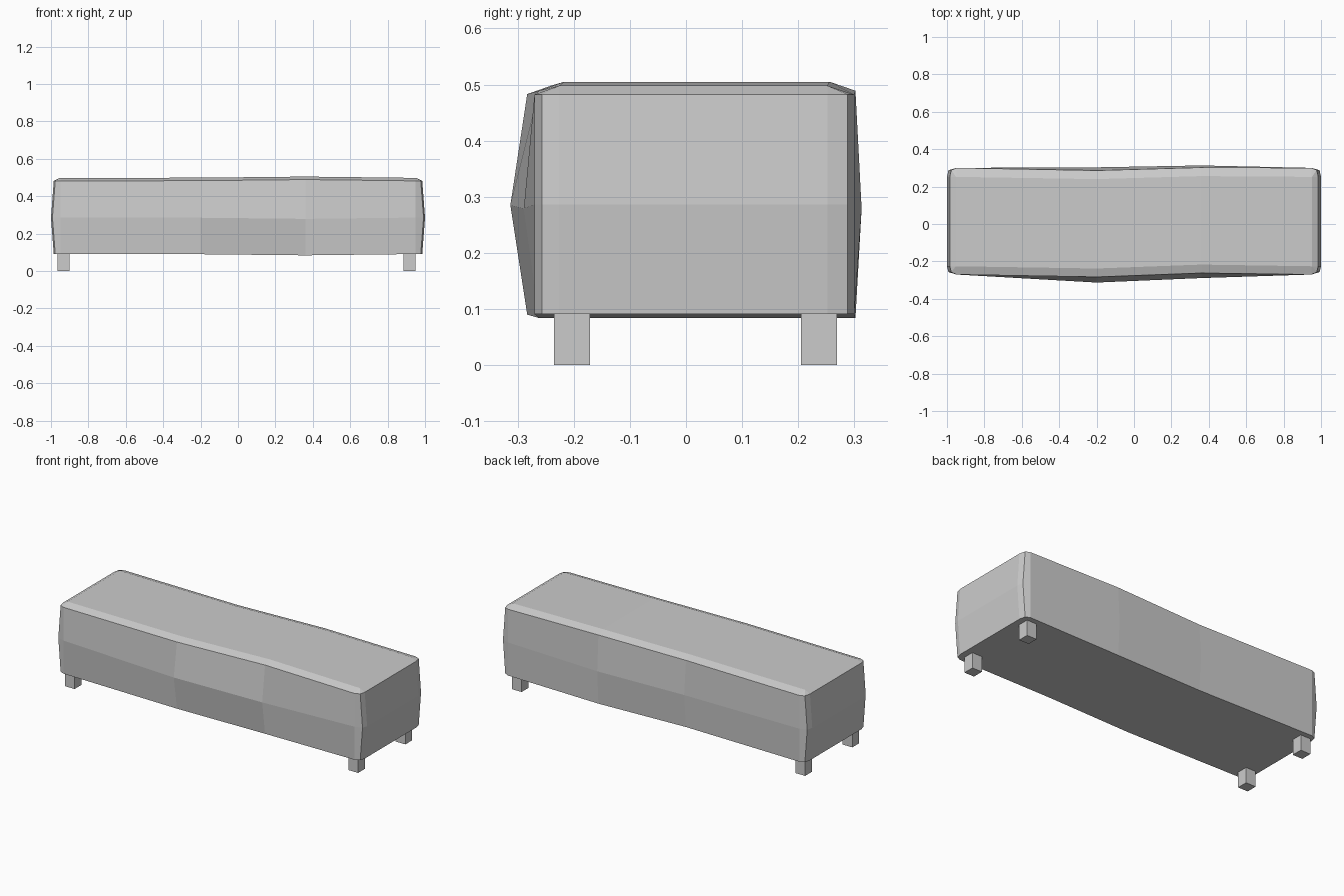
import bpy, bmesh

if "Cube" in bpy.data.objects:
    bpy.data.objects.remove(bpy.data.objects["Cube"])

# Plan outline as columns along x:
# x, front y, back y, extra front/back bulge at mid height, vertical sag/rise
COLUMNS = [
    (-0.985, -0.226, 0.252, 0.0, 0.0, 0.0),
    (-0.977, -0.257, 0.288, 0.0, 0.0, 0.0),
    (-0.950, -0.270, 0.300, 0.0, 0.0, 0.0),
    (-0.200, -0.283, 0.286, 0.030, 0.017, 0.001),
    (0.360, -0.262, 0.302, 0.027, 0.011, 0.007),
    (0.950, -0.270, 0.300, 0.0, 0.0, 0.0),
    (0.977, -0.257, 0.288, 0.0, 0.0, 0.0),
    (0.985, -0.226, 0.252, 0.0, 0.0, 0.0),
]


def new_object(name, bm):
    bmesh.ops.recalc_face_normals(bm, faces=bm.faces)
    mesh = bpy.data.meshes.new(name)
    bm.to_mesh(mesh)
    bm.free()
    obj = bpy.data.objects.new(name, mesh)
    bpy.context.collection.objects.link(obj)
    return obj


def ring(bm, z, bulge=0.0, rise=0.0, inset=False):
    """One horizontal loop; returns its front and back vertex rows."""
    front, back = [], []
    for i, (x, yf, yb, bf, bb, sag) in enumerate(COLUMNS):
        if bulge and i in (0, 1, 6, 7):
            x += 0.015 * bulge * (1 if x > 0 else -1)
        if inset:
            x = max(-0.952, min(0.952, x))
            if i in (0, 1, 2, 5, 6, 7):
                yf, yb = -0.226, 0.252
            else:
                yf, yb = yf + 0.045, yb - 0.046
        zz = z + rise * sag
        front.append(bm.verts.new((x, yf - bulge * bf, zz)))
        back.append(bm.verts.new((x, yb + bulge * bb, zz)))
    return front, back


# Padded seat block: bottom, bulging middle, shoulder and chamfered top
bm = bmesh.new()
rings = [
    ring(bm, 0.091, rise=-1),
    ring(bm, 0.286, bulge=1, rise=-1),
    ring(bm, 0.482, rise=1),
    ring(bm, 0.498, rise=1, inset=True),
]
loops = [f + b[::-1] for f, b in rings]
for lo, hi in zip(loops, loops[1:]):
    n = len(lo)
    for i in range(n):
        j = (i + 1) % n
        bm.faces.new((lo[i], lo[j], hi[j], hi[i]))
for f, b in (rings[0], rings[-1]):
    for i in range(len(f) - 1):
        bm.faces.new((f[i], f[i + 1], b[i + 1], b[i]))
bmesh.ops.remove_doubles(bm, verts=bm.verts, dist=0.0005)
new_object("seat_block", bm)

# Four short square legs
for side, x in (("left", -0.933), ("right", 0.916)):
    for end, y in (("front", -0.203), ("back", 0.237)):
        bm = bmesh.new()
        bmesh.ops.create_cube(bm, size=1)
        bmesh.ops.scale(bm, vec=(0.064, 0.064, 0.095), verts=bm.verts)
        bmesh.ops.translate(bm, vec=(x, y, 0.0475), verts=bm.verts)
        new_object(f"{end}_{side}_leg", bm)
